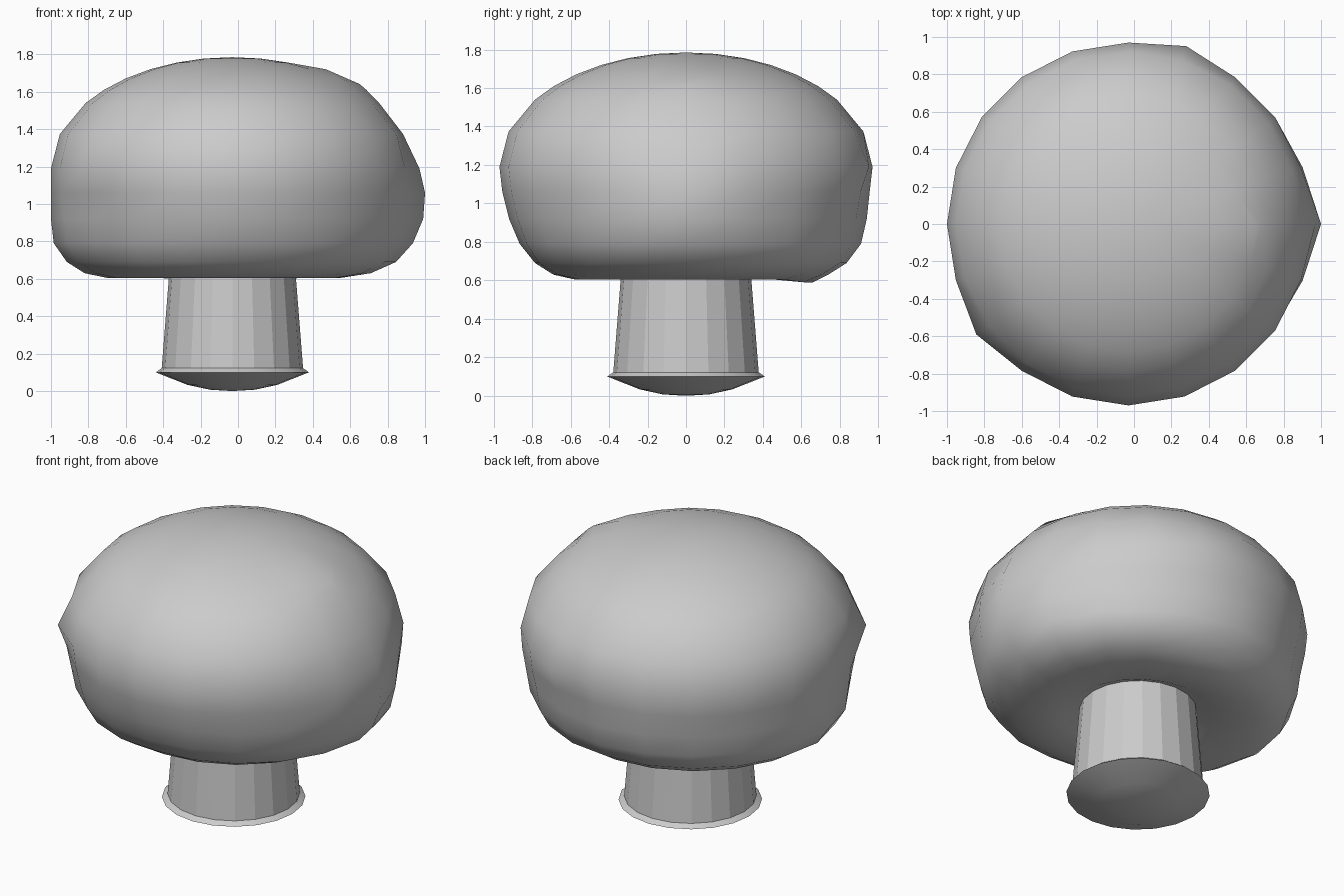
import bpy, bmesh
from math import sin, cos, pi, radians

if "Cube" in bpy.data.objects:
    bpy.data.objects.remove(bpy.data.objects["Cube"])

CX = -0.03   # the mushroom's axis sits slightly left of centre
SEG = 20


def lathe(name, profile, tweak=None, angle=180):
    """Spin (radius, z) points round the axis; radius 0 makes a pole."""
    bm = bmesh.new()
    rings = []
    for i, (r, z) in enumerate(profile):
        if r == 0:
            rings.append([bm.verts.new((CX, 0, z))])
            continue
        ring = []
        for k in range(SEG):
            a = 2 * pi * k / SEG
            rr, zz = tweak(i, k, r, z) if tweak else (r, z)
            ring.append(bm.verts.new((CX + rr * cos(a), rr * sin(a), zz)))
        rings.append(ring)
    for lo, hi in zip(rings, rings[1:]):
        for k in range(SEG):
            n = (k + 1) % SEG
            if len(lo) == 1:
                bm.faces.new((lo[0], hi[n], hi[k]))
            elif len(hi) == 1:
                bm.faces.new((lo[k], lo[n], hi[0]))
            else:
                bm.faces.new((lo[k], lo[n], hi[n], hi[k]))
    bmesh.ops.recalc_face_normals(bm, faces=bm.faces)
    me = bpy.data.meshes.new(name)
    bm.to_mesh(me)
    bm.free()
    ob = bpy.data.objects.new(name, me)
    bpy.context.collection.objects.link(ob)
    bpy.ops.object.select_all(action='DESELECT')
    ob.select_set(True)
    bpy.context.view_layer.objects.active = ob
    if angle >= 180:
        bpy.ops.object.shade_smooth()
    else:
        bpy.ops.object.shade_smooth_by_angle(angle=radians(angle))
    return ob


# Cap: slightly hollow underside, rounded lower lip, half-ellipsoid dome
lower = [(0, .67), (.3, .67), (.42, .615), (.58, .605), (.69, .63),
         (.785, .69), (.865, .79), (.92, .92), (.955, 1.06)]
dome = [(.97 * cos(radians(d)), 1.19 + .595 * sin(radians(d)))
        for d in (0, 18, 36, 45, 54, 63, 72, 81)]

# Uneven bulge of the lower lip, per ring (index 3..8), at four sides
right = [0, .05, .09, .10, .10, .075]
back = [.08, .05, .05, .045, .02, 0]
left = [.09, .10, .10, .09, .05, .015]
front = [0] * 6
sides = [right, back, left, front]

# Single bumps: (ring, segment) -> radius and height change
bumps = {(9, 0): (.03, 0), (10, 0): (-.01, 0), (12, 0): (.03, 0),
         (13, 0): (.11, -.03), (14, 0): (.06, 0), (13, 1): (.02, 0),
         (13, 19): (.02, 0), (9, 4): (.03, 0), (9, 12): (.035, 0)}


def uneven(i, k, r, z):
    if 3 <= i <= 8:
        q, f = divmod(k, 5)
        f /= 5
        # the low lip bulges broadly, the rings above it only in narrow ridges
        p = (1, 1, 1, 1.7, 3.5, 5)[i - 3]
        r += sides[q][i - 3] * (1 - f) ** p + sides[(q + 1) % 4][i - 3] * f ** p
        if i == 3 and 4 <= k <= 6:
            z -= .015
    dr, dz = bumps.get((i, k), (0, 0))
    return r + dr, z + dz


lathe("mushroom_cap", lower + dome + [(0, 1.785)], uneven)

# Stem: faceted, tapering column with a flared rim and a bulging foot
lathe("mushroom_stem", [(0, 0), (.12, .007), (.24, .033), (.41, .1),
                        (.378, .122), (.333, .69), (0, .69)], angle=16)
